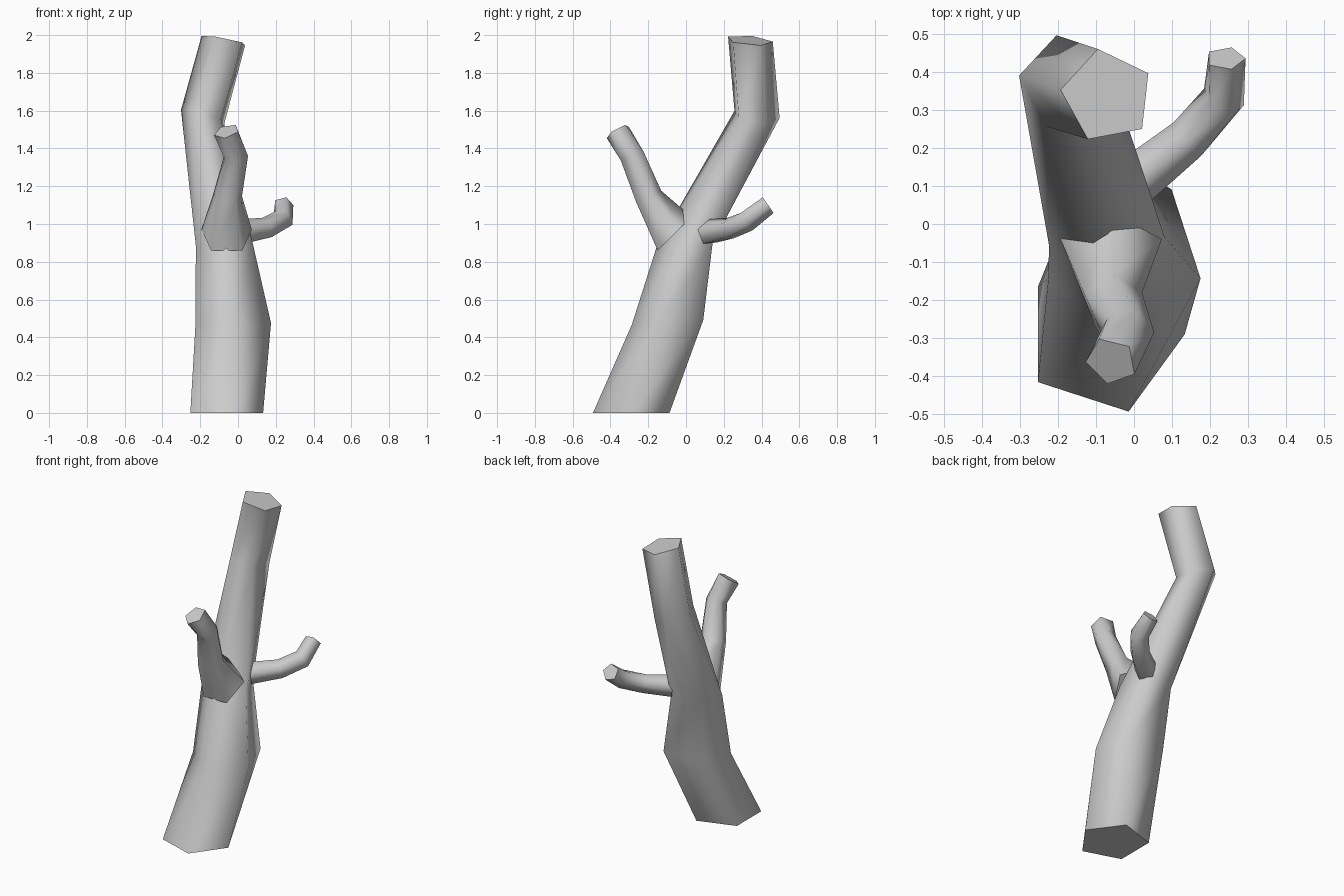
import bpy, bmesh
from math import cos, sin, radians
from mathutils import Vector

if "Cube" in bpy.data.objects:
    bpy.data.objects.remove(bpy.data.objects["Cube"])

SIDES = 5


def limb(name, rings):
    """Five-sided tube; each ring = (centre, radius, plane normal, start angle)."""
    bm = bmesh.new()
    loops = []
    for centre, radius, normal, start in rings:
        turn = Vector((0, 0, 1)).rotation_difference(Vector(normal).normalized())
        loop = []
        for i in range(SIDES):
            a = radians(start + 360 / SIDES * i)
            p = turn @ Vector((radius * cos(a), radius * sin(a), 0))
            loop.append(bm.verts.new(Vector(centre) + p))
        loops.append(loop)
    # smooth sides between neighbouring rings
    for low, high in zip(loops, loops[1:]):
        for i in range(SIDES):
            j = (i + 1) % SIDES
            bm.faces.new((low[i], low[j], high[j], high[i])).smooth = True
    # flat cut ends with sharp rims
    for cap in (bm.faces.new(loops[0][::-1]), bm.faces.new(loops[-1])):
        for e in cap.edges:
            e.smooth = False
    bmesh.ops.recalc_face_normals(bm, faces=bm.faces)
    mesh = bpy.data.meshes.new(name)
    bm.to_mesh(mesh)
    bm.free()
    obj = bpy.data.objects.new(name, mesh)
    bpy.context.collection.objects.link(obj)
    return obj


# Leaning trunk
limb("trunk", [
    ((-0.08, -0.29, 0.00), 0.213, (0, 0, 1), 0),
    ((-0.025, -0.078, 0.48), 0.21, (0, -0.07, 1), -18),
    ((-0.075, 0.005, 0.89), 0.16, (0, -0.05, 1), -14),
    ((-0.18, 0.37, 1.57), 0.128, (0.30, 0.12, 1), -44),
    ((-0.07, 0.336, 1.972), 0.126, (0.20, 0.09, 1), -43),
])

# Thick flared branch at the front
limb("front_branch", [
    ((-0.06, -0.07, 0.94), 0.14, (0, -0.7, 0.7), 18),
    ((-0.055, -0.205, 1.145), 0.08, (0.1, -0.42, 1), 18),
    ((-0.015, -0.285, 1.36), 0.068, (0, -0.4, 1), 0),
    ((-0.06, -0.36, 1.49), 0.07, (-0.25, -0.5, 0.9), -30),
])

# Thin branch at the back right
limb("side_branch", [
    ((0.01, 0.12, 0.955), 0.07, (0.8, 0.5, 0.1), 0),
    ((0.145, 0.225, 0.975), 0.06, (0.75, 0.65, 0.25), 0),
    ((0.235, 0.325, 1.02), 0.06, (0.4, 0.8, 0.45), 0),
    ((0.24, 0.435, 1.10), 0.053, (0, 0.8, 0.55), 0),
])
